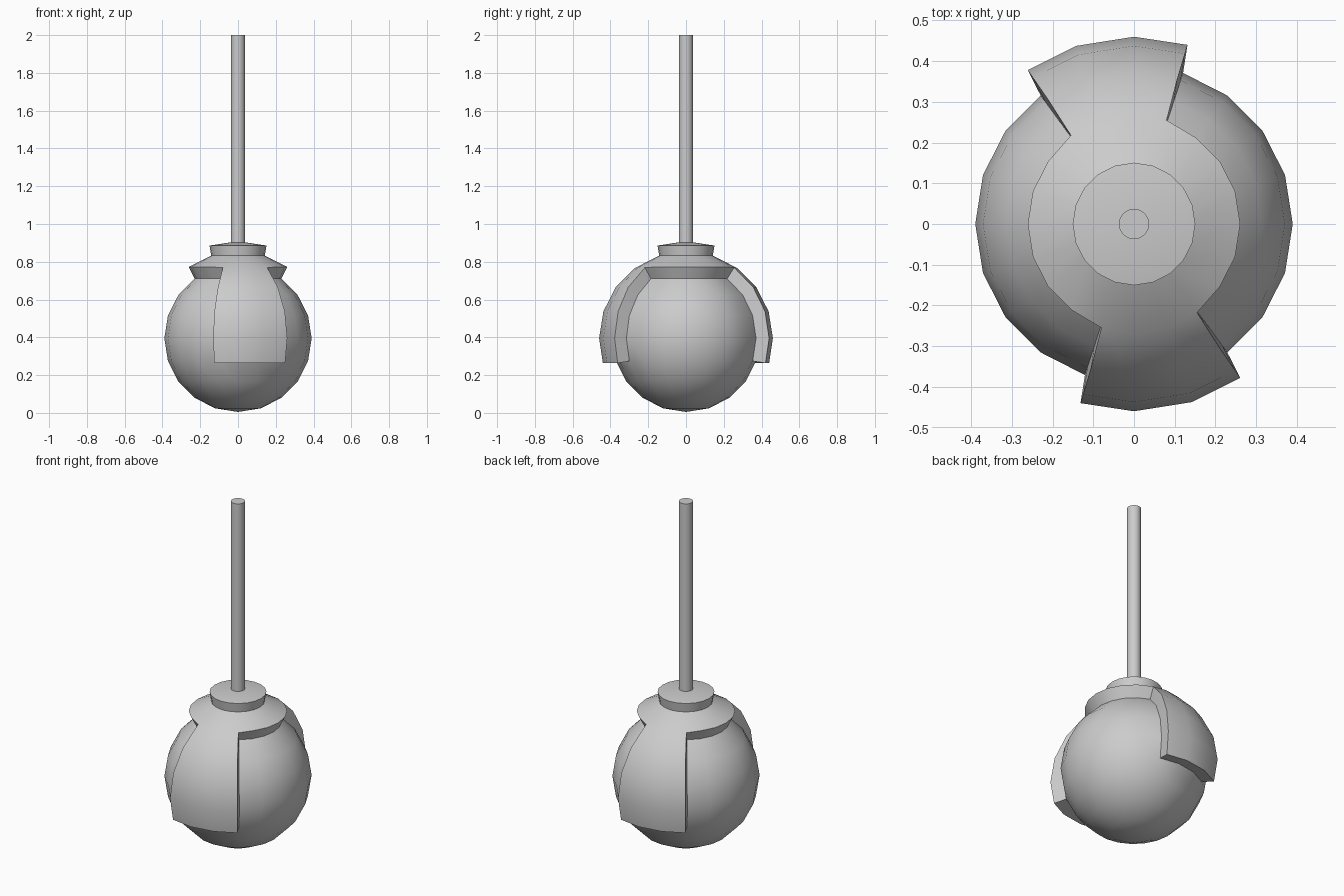
import bpy
import bmesh
from math import atan2, degrees, hypot
from mathutils import Matrix, Vector

if "Cube" in bpy.data.objects:
    bpy.data.objects.remove(bpy.data.objects["Cube"], do_unlink=True)

CENTRE_Z = 0.395
BALL_R = 0.39

grey = bpy.data.materials.new("plain grey")
grey.use_nodes = True
grey.diffuse_color = (0.6, 0.6, 0.6, 1)
grey.node_tree.nodes["Principled BSDF"].inputs["Base Color"].default_value = grey.diffuse_color


def finish(bm, name, z):
    """Turn a bmesh into a smooth, sharp-edged grey object."""
    bmesh.ops.recalc_face_normals(bm, faces=bm.faces[:])
    mesh = bpy.data.meshes.new(name)
    bm.to_mesh(mesh)
    bm.free()
    mesh.materials.append(grey)
    obj = bpy.data.objects.new(name, mesh)
    obj.location.z = z
    bpy.context.collection.objects.link(obj)
    bpy.ops.object.select_all(action="DESELECT")
    obj.select_set(True)
    bpy.context.view_layer.objects.active = obj
    bpy.ops.object.shade_smooth_by_angle(angle=0.52)
    return obj


def raise_region(bm, faces, height):
    """Extrude a patch of faces along its own vertex normals."""
    result = bmesh.ops.extrude_face_region(bm, geom=faces)["geom"]
    leftover = [f for f in faces if f.is_valid]
    if leftover:
        bmesh.ops.delete(bm, geom=leftover, context="FACES")
    patch = {g for g in result if isinstance(g, bmesh.types.BMFace)}
    for f in patch:
        f.normal_update()
    verts = {v for f in patch for v in f.verts}
    moves = {}
    for v in verts:
        normal = sum((f.normal for f in v.link_faces if f in patch), Vector())
        moves[v] = normal.normalized() * height
    for v, move in moves.items():
        v.co += move


def in_cover(face):
    """Crown around the pole plus a front and a back flap."""
    c = face.calc_center_median()
    polar = degrees(atan2(hypot(c.x, c.y), c.z))
    side = 1 if c.y < 0 else -1
    turn = degrees(atan2(c.x * side, -c.y * side))
    return polar < 36 or (polar < 108 and -18 < turn < 36)


# Ball with raised cover
bm = bmesh.new()
bmesh.ops.create_uvsphere(bm, u_segments=20, v_segments=10, radius=BALL_R)
bm.normal_update()
raise_region(bm, [f for f in bm.faces if in_cover(f)], 0.07)

# Collar on top of the cover
bm.normal_update()
pole = max(bm.verts, key=lambda v: v.co.z)
raise_region(bm, list(pole.link_faces), 0.054)
finish(bm, "ball_with_cover", CENTRE_Z)

# Stem
bottom, top = 0.88, 2.0
bm = bmesh.new()
bmesh.ops.create_cone(bm, cap_ends=True, segments=20, radius1=0.037, radius2=0.037,
                      depth=top - bottom, matrix=Matrix.Translation((0, 0, (top - bottom) / 2)))
finish(bm, "stem", bottom)
